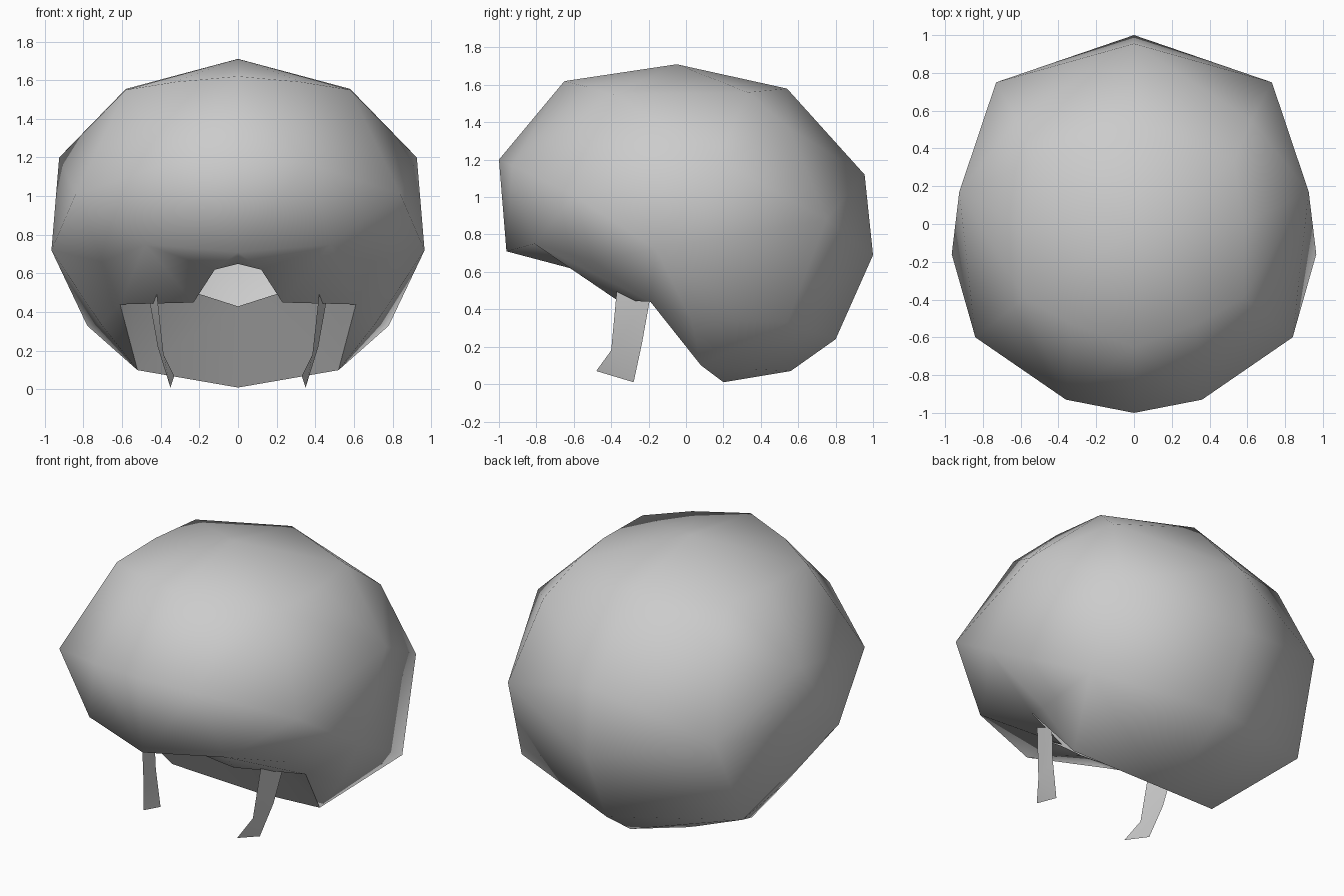
import bpy, bmesh
from mathutils import Vector

if "Cube" in bpy.data.objects:
    bpy.data.objects.remove(bpy.data.objects["Cube"])

CENTRE = Vector((0, 0, .85))


def half_mesh(name, rows, extra=(), skip=()):
    """Skin a grid of half-rows, add extra faces by (row, column), mirror across x = 0."""
    bm = bmesh.new()
    grid = [[bm.verts.new(p) for p in row] for row in rows]
    for r in range(len(grid) - 1):
        for c in range(min(len(grid[r]), len(grid[r + 1])) - 1):
            if (r, c) in skip:
                continue
            a, b, d, e = grid[r][c], grid[r][c + 1], grid[r + 1][c + 1], grid[r + 1][c]
            # split along the diagonal that bulges outward
            if ((a.co + d.co) / 2 - CENTRE).length > ((b.co + e.co) / 2 - CENTRE).length:
                tris = (a, b, d), (a, d, e)
            else:
                tris = (a, b, e), (b, d, e)
            for t in tris:
                bm.faces.new(t)
    for f in extra:
        bm.faces.new([grid[r][c] for r, c in f])
    bmesh.ops.remove_doubles(bm, verts=bm.verts, dist=1e-4)
    bmesh.ops.recalc_face_normals(bm, faces=bm.faces)
    for f in bm.faces:
        f.smooth = True
    me = bpy.data.meshes.new(name)
    bm.to_mesh(me)
    bm.free()
    ob = bpy.data.objects.new(name, me)
    bpy.context.collection.objects.link(ob)
    m = ob.modifiers.new("mirror", "MIRROR")
    m.use_clip = True
    return ob


# Outer shell: half-rings from front centre to back centre, top to bottom
crown = [(0, -.65, 1.62), (.33, -.53, 1.59), (.58, -.39, 1.55),
         (.58, .0, 1.555), (.53, .33, 1.56), (0, .54, 1.58)]
brow = [(0, -1, 1.2), (.36, -.93, 1.17), (.84, -.6, 1.01),
        (.925, .17, 1.2), (.62, .55, 1.37), (0, .955, 1.12)]
rim = [(0, -.96, .71), (.48, -.81, .75), (.70, -.50, .66),
       (.965, -.16, .72), (.73, .75, .88), (0, 1, .69)]
lower = [(0, -.65, .65), (.23, -.37, .45), (.61, -.19, .44),
         (.71, .03, .34), (.78, .54, .33), (0, .8, .24)]
nape = [(.61, -.19, .44), (.52, .08, .10), (.28, .36, .08), (0, .56, .07)]
tip = [(0, -.05, 1.71), (.12, -.62, .62), (0, .2, .01)]

fan = [((5, 0), (0, c), (0, c + 1)) for c in range(5)]            # crown fan
notch = [((2, 0), (3, 0), (5, 1)), ((2, 0), (5, 1), (2, 1)),      # notch under the fringe
         ((2, 1), (5, 1), (3, 1))]
under = [((3, 2), (3, 3), (4, 1)),
         ((3, 3), (3, 4), (4, 1)), ((3, 4), (4, 2), (4, 1)),
         ((3, 4), (3, 5), (4, 3)), ((3, 4), (4, 3), (4, 2)),
         ((4, 1), (4, 2), (5, 2)), ((4, 2), (4, 3), (5, 2))]
skip = {(2, 0)} | {(r, c) for r in (3, 4) for c in range(6)}
half_mesh("hair_shell", [crown, brow, rim, lower, nape, tip], fan + notch + under, skip)

# Overhanging underside rising forward from the nape edge
half_mesh("nape_underside", [
    [(0, .2, .01), (.52, .08, .10), (.61, -.19, .44)],
    [(0, -.04, .43), (.25, -.12, .51), (.55, -.2, .5)]])

# Thin side locks hanging below the fringe (front edge, back edge)
half_mesh("side_locks", [
    [(.42, -.37, .50), (.46, -.19, .47)],
    [(.385, -.40, .18), (.415, -.235, .22)],
    [(.33, -.48, .07), (.35, -.28, .01)]])
